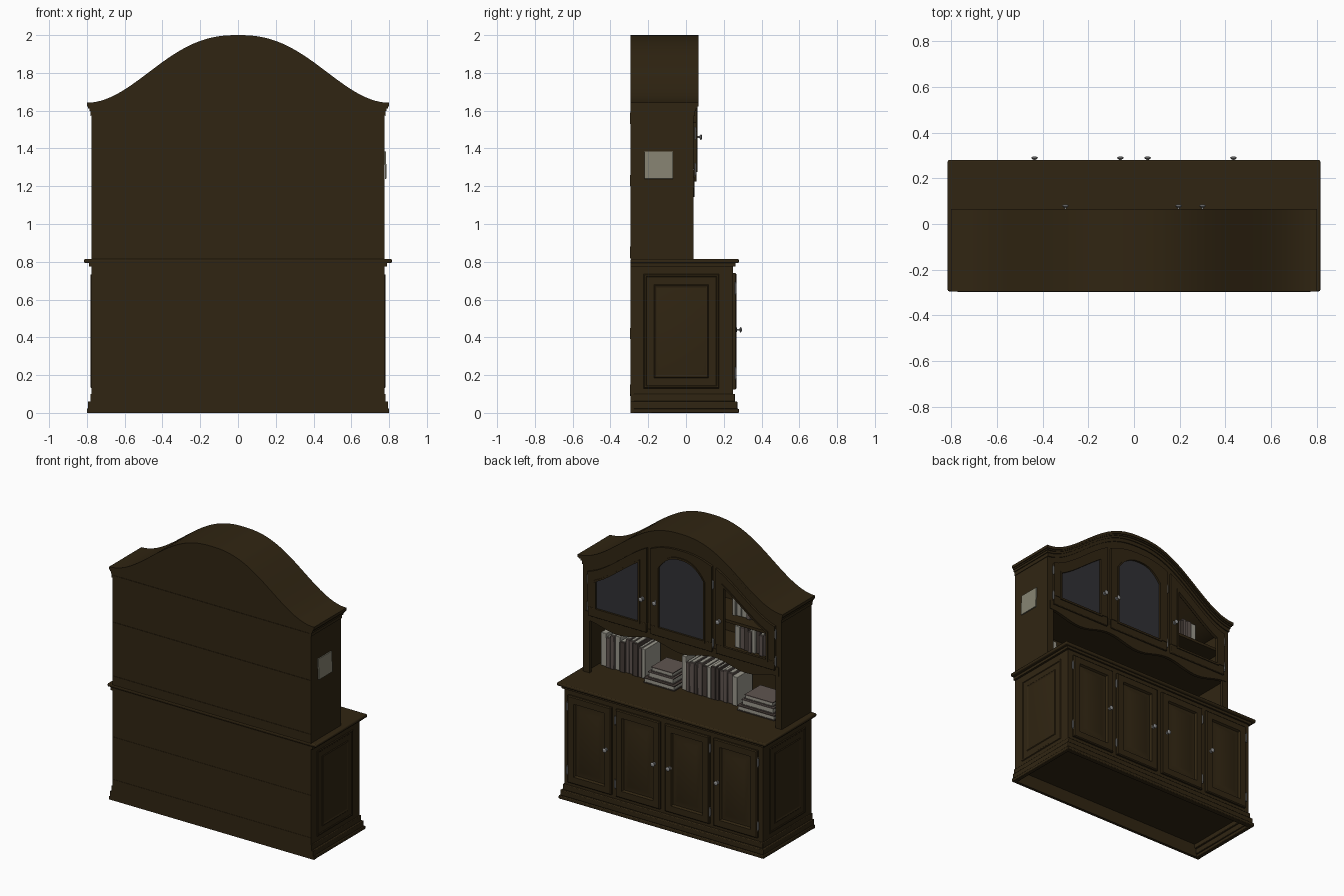
import bpy, bmesh, math, random
from mathutils import Matrix

random.seed(4)
cube = bpy.data.objects.get("Cube")
if cube:
    bpy.data.objects.remove(cube, do_unlink=True)


def material(name, r, g, b):
    m = bpy.data.materials.new(name)
    m.use_nodes = True
    m.diffuse_color = (r, g, b, 1)
    bsdf = m.node_tree.nodes["Principled BSDF"]
    bsdf.inputs["Base Color"].default_value = (r, g, b, 1)
    bsdf.inputs["Roughness"].default_value = 0.6
    return m


WOOD = material("dark wood", .03, .0185, .006)
GLASS = material("smoky glass", .03, .03, .035)
COVER = material("taupe book cover", .115, .09, .08)
DARK = material("brown book cover", .06, .045, .038)
PAGE = material("cream paper", .33, .32, .27)
METAL = material("dull metal", .25, .25, .25)
LABEL = material("paper label", .24, .23, .17)

BACK, LOW, UP = -.295, .25, .04   # back plane, lower front, upper front
SIDES = (("left", 1), ("right", -1))


def finish(name, bm, mat, bevel=0):
    bmesh.ops.recalc_face_normals(bm, faces=bm.faces)
    me = bpy.data.meshes.new(name)
    bm.to_mesh(me)
    bm.free()
    me.materials.append(mat)
    ob = bpy.data.objects.new(name, me)
    bpy.context.collection.objects.link(ob)
    if bevel:
        mod = ob.modifiers.new("soft edge", 'BEVEL')
        mod.width, mod.segments = bevel, 2
    bpy.context.view_layer.objects.active = ob
    bpy.ops.object.select_all(action='DESELECT')
    ob.select_set(True)
    bpy.ops.object.shade_smooth_by_angle(angle=math.radians(30))
    return ob


def band(name, x0, x1, y0, y1, lo, hi, mat=WOOD, n=32, bevel=0):
    """Solid between two heights, each a number or a function of x."""
    f = lambda h, x: h(x) if callable(h) else h
    if not callable(lo) and not callable(hi):
        n = 1
    xs = [x0 + (x1 - x0) * i / n for i in range(n + 1)]
    bm = bmesh.new()
    rings = [[bm.verts.new((x, y, f(h, x))) for y, h in
              ((y0, lo), (y1, lo), (y1, hi), (y0, hi))] for x in xs]
    for a, b in zip(rings, rings[1:]):
        for i in range(4):
            j = (i + 1) % 4
            bm.faces.new((a[i], a[j], b[j], b[i]))
    bm.faces.new(rings[0])
    bm.faces.new(rings[-1])
    return finish(name, bm, mat, bevel)


def raised_panel(name, x0, x1, z0, z1, y, steps):
    """Stack of inset rectangles; steps are (inset, height)."""
    bm = bmesh.new()
    loops = [[bm.verts.new(p) for p in ((x0 + d, y + h, z0 + d), (x1 - d, y + h, z0 + d),
             (x1 - d, y + h, z1 - d), (x0 + d, y + h, z1 - d))] for d, h in steps]
    for a, b in zip(loops, loops[1:]):
        for i in range(4):
            j = (i + 1) % 4
            bm.faces.new((a[i], a[j], b[j], b[i]))
    bm.faces.new(loops[-1])
    return finish(name, bm, WOOD)


def arch(x):
    return 1.642 + .179 * (1 + math.cos(math.pi * min(1, abs(x) / .8) ** 1.2))


def below(d):
    return lambda x: arch(x) - d


def knob(name, x, y, z):
    bm = bmesh.new()
    for r1, r2, depth, at in ((.014, .01, .004, .002), (.005, .005, .02, .012),
                              (.008, .016, .007, .02), (.016, .007, .006, .0265)):
        bmesh.ops.create_cone(bm, cap_ends=True, segments=14, radius1=r1, radius2=r2, depth=depth,
                              matrix=Matrix.Translation((x, y + at, z)) @ Matrix.Rotation(-math.pi / 2, 4, 'X'))
    finish(name, bm, METAL)


def hinge(name, x, y, z):
    bm = bmesh.new()
    for r, h in ((.006, .05), (.004, .066)):
        bmesh.ops.create_cone(bm, cap_ends=True, segments=8, radius1=r, radius2=r, depth=h,
                              matrix=Matrix.Translation((x, y, z)))
    finish(name, bm, METAL)


# Lower cabinet carcass, hollow plinth and counter
band("lower_body", -.775, .775, BACK, LOW, .09, .795)
for i, (z0, z1, x, y) in enumerate(((0, .022, .8, .28), (.022, .06, .793, .272), (.06, .1, .782, .26))):
    band(f"plinth_front_{i}", -x, x, y - .04, y, z0, z1, bevel=.005)
    band(f"plinth_back_{i}", -x, x, BACK, BACK + .02, z0, z1)
    for side, s in SIDES:
        band(f"plinth_{side}_{i}", s * (x - .03), s * x, BACK, y, z0, z1, bevel=.004)
band("counter_moulding", -.79, .79, BACK, .262, .775, .795)
band("counter_top", -.815, .815, BACK, .28, .793, .815, bevel=.007)

# Raised panels on the cabinet ends
for side, s in SIDES:
    end = raised_panel(f"{side}_end_panel", -.2, .2, .13, .735, .775,
                       ((0, 0), (.004, .005), (.012, .005), (.016, .001), (.055, .001), (.06, .005), (.07, .001), (.085, .004)))
    end.location.y = -.025
    end.rotation_euler.z = -s * math.pi / 2

# Four lower doors
for i, (a, b, knob_x, hinge_x) in enumerate(((.4, .74, .435, .745), (.02, .365, .06, .37))):
    for side, s in SIDES:
        x0, x1 = sorted((s * a, s * b))
        raised_panel(f"{side}_lower_door_{i}", x0, x1, .125, .74, LOW,
                     ((0, 0), (0, .012), (.006, .018), (.05, .018), (.058, .004), (.066, .004), (.1, .016)))
        knob(f"{side}_lower_knob_{i}", s * knob_x, LOW + .016, .44)
        for z in (.21, .66):
            hinge(f"{side}_lower_hinge_{i}", s * hinge_x, LOW + .012, z)

# Upper carcass, shelves and faint back rails
band("upper_back", -.775, .775, BACK + .001, BACK + .015, .815, below(.04))
for side, s in SIDES:
    band(f"upper_{side}_side", s * .755, s * .775, BACK, UP, .815, 1.62)
    band(f"{side}_front_post", s * .725, s * .775, UP - .02, UP, .815, 1.6)
    band(f"{side}_door_divider", s * .235, s * .275, UP - .02, UP, 1.2, below(.08))
band("upper_floor", -.765, .765, BACK, UP - .015, 1.2, 1.222)
band("upper_shelf", -.765, .765, BACK + .01, -.01, 1.43, 1.45)
for i, (z0, z1) in enumerate(((1.53, 1.59), (1.2, 1.26), (.82, .88), (.39, .45), (.09, .15))):
    band(f"back_rail_{i}", -.773, .773, BACK - .002, BACK + .002, z0, z1)

# Face frame with a scalloped valance
band("arched_top_rail", -.775, .775, UP - .02, UP, below(.17), below(.05))
band("valance", -.755, .755, UP - .018, UP + .004,
     lambda x: 1.165 - .022 * math.cos(x * math.tau / .5), 1.25, n=72)

# Stepped crown following the arch
for i, (d0, d1, x, y) in enumerate(((0, .02, .8, .066), (.018, .03, .793, .06),
                                    (.028, .045, .787, .053), (.043, .07, .78, .047))):
    band(f"crown_step_{i}", -x, x, BACK, y, below(d1), below(d0), n=64)


def glazed_door(name, x0, x1, top, pane_top, glazed):
    z0, w, y = 1.225, .065, UP
    a, b, sill = x0 + w, x1 - w, z0 + w
    band(name + "_bottom_rail", x0, x1, y, y + .016, z0, sill, bevel=.004)
    band(name + "_top_rail", a, b, y, y + .016, pane_top, top)
    for x, u, v in ((x0, x0, a), (x1, b, x1)):
        band(name + "_stile", u, v, y, y + .016, sill, top, n=8)
    # Raised bead around the pane
    e = .014
    band(name + "_bead_low", a - e, b + e, y + .01, y + .022, sill - e, sill)
    band(name + "_bead_top", a - e, b + e, y + .01, y + .022, pane_top, lambda x: pane_top(x) + e)
    for u, v in ((a - e, a), (b, b + e)):
        band(name + "_bead_side", u, v, y + .01, y + .022, sill, pane_top, n=4)
    if glazed:
        band(name + "_pane", a, b, y + .004, y + .008, sill, pane_top, GLASS)


glazed_door("left_upper_door", .27, .73, below(.115), below(.195), True)
glazed_door("centre_upper_door", -.24, .24, below(.125),
            lambda x: 1.81 - .1 * min(1.2, abs(x) / .175) ** 2.5, True)
glazed_door("right_upper_door", -.73, -.27, below(.115), below(.195), False)
for name, kx, hx, top in (("left", .3, .735, 1.48), ("centre", .195, -.245, 1.7), ("right", -.3, -.735, 1.48)):
    knob(name + "_upper_knob", kx, UP + .016, 1.46)
    for z in (1.29, top):
        hinge(name + "_upper_hinge", hx, UP + .01, z)


def book_row(name, x0, x1, z, height, front):
    """Upright books, with pages showing above, between paper bookends."""
    x, i = x0, 0
    while x < x1 - .015:
        w = min(random.uniform(.025, .045), x1 - x)
        h = height * random.uniform(.85, 1)
        pale = i in (0, 6) or x + w > x1 - .03
        y = front - random.uniform(0, .02)
        band(f"{name}_book_{i}", x, x + w - .002, -.26, y, z, z + h,
             PAGE if pale else random.choice((COVER, COVER, DARK)), bevel=.003)
        if not pale:
            band(f"{name}_pages_{i}", x + .005, x + w - .007, -.25, y - .012, z + .01, z + h + .003, PAGE)
        x, i = x + w, i + 1


def book_stack(name, x0, x1, z):
    for i, (inset, t, mat) in enumerate(((0, .035, DARK), (.02, .04, COVER), (.035, .032, COVER))):
        a, b, y = x0 + inset, x1 - inset, -.04 - inset
        band(f"{name}_pages_{i}", a + .005, b - .005, y - .17, y - .004, z + .003, z + t - .003, PAGE)
        for c0, c1 in ((0, .006), (t - .006, t)):
            band(f"{name}_cover_{i}", a, b, y - .175, y, z + c0, z + c1, mat)
        z += t


book_row("left_counter", .38, .74, .815, .24, -.08)
book_stack("left_counter_stack", .12, .36, .815)
book_row("right_counter", -.34, .1, .815, .24, -.08)
book_stack("right_counter_stack", -.66, -.37, .815)
book_row("upper_lower_shelf", -.7, -.3, 1.222, .17, -.08)
book_row("upper_top_shelf", -.6, -.3, 1.45, .19, -.08)

# Paper label on the left side
label = band("side_label", -.004, .004, -.22, -.07, -.0725, .0725, LABEL)
label.location = (.781, 0, 1.312)
label.rotation_euler.y = -.03
